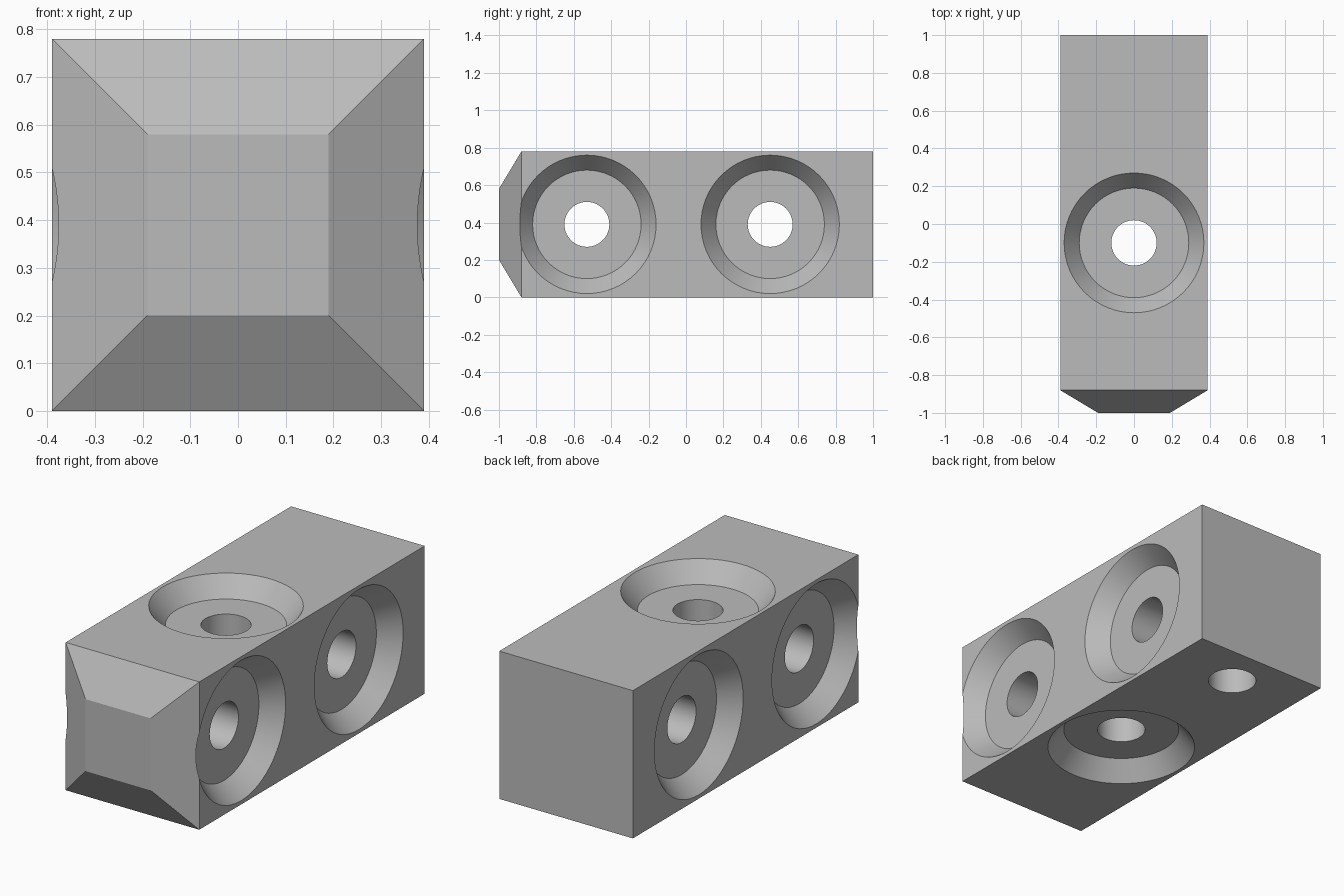
import bpy
import bmesh
from math import radians
from mathutils import Matrix, Vector

if "Cube" in bpy.data.objects:
    bpy.data.objects.remove(bpy.data.objects["Cube"])

HALF = 0.39          # half of the square section
NOSE = 0.19          # half of the front face
BORE, SEAT, RIM, SINK = 0.12, 0.29, 0.37, 0.10
SIDES = 64

grey = bpy.data.materials.new("light grey")
grey.use_nodes = True
colour = (0.5, 0.5, 0.5, 1)
grey.diffuse_color = colour
grey.node_tree.nodes["Principled BSDF"].inputs["Base Color"].default_value = colour


def add_object(name, bm):
    bmesh.ops.recalc_face_normals(bm, faces=bm.faces)
    mesh = bpy.data.meshes.new(name)
    bm.to_mesh(mesh)
    bm.free()
    mesh.materials.append(grey)
    obj = bpy.data.objects.new(name, mesh)
    bpy.context.collection.objects.link(obj)
    return obj


def lathe(name, profile, matrix):
    """Closed solid turned around z from (radius, height) pairs."""
    bm = bmesh.new()
    rings = []
    for radius, height in profile:
        place = matrix @ Matrix.Translation((0, 0, height))
        rings.append(bmesh.ops.create_circle(
            bm, segments=SIDES, radius=radius, matrix=place)["verts"])
    for low, high in zip(rings, rings[1:]):
        for i in range(SIDES):
            j = (i + 1) % SIDES
            bm.faces.new((low[i], low[j], high[j], high[i]))
    bm.faces.new(rings[0])
    bm.faces.new(rings[-1])
    return add_object(name, bm)


# Square bar with a tapered front end
bm = bmesh.new()
sections = []
for y, half in ((-1, NOSE), (-0.88, HALF), (1, HALF)):
    sections.append([bm.verts.new((sx * half, y, HALF + sz * half))
                     for sx, sz in ((-1, -1), (1, -1), (1, 1), (-1, 1))])
for a, b in zip(sections, sections[1:]):
    for i in range(4):
        j = (i + 1) % 4
        bm.faces.new((a[i], a[j], b[j], b[i]))
bm.faces.new(sections[0])
bm.faces.new(sections[-1])
block = add_object("connector_block", bm)

# Through bores with a conical recess at both ends
over = 0.02
flare = RIM + over * (RIM - SEAT) / SINK
end = [(BORE, HALF - SINK), (SEAT, HALF - SINK), (flare, HALF + over)]
through = [(r, -h) for r, h in reversed(end)] + end
sideways = Matrix.Rotation(radians(90), 4, "Y")
cutters = [lathe("vertical_bore_cutter", through, Matrix.Translation((0, -0.1, HALF)))]
for y in (-0.53, 0.45):
    cutters.append(lathe("side_bore_cutter", through,
                         Matrix.Translation((0, y, HALF)) @ sideways))

# Blind hole under the rear end
cutters.append(lathe("blind_hole_cutter", [(BORE, -over), (BORE, HALF)],
                     Matrix.Translation((0, 0.77, 0))))

bpy.context.view_layer.objects.active = block
for cutter in cutters:
    cutter.hide_render = True
    cut = block.modifiers.new(cutter.name, "BOOLEAN")
    cut.operation = "DIFFERENCE"
    cut.solver = "EXACT"
    cut.object = cutter
    bpy.ops.object.modifier_apply(modifier=cut.name)
    bpy.data.objects.remove(cutter)

# Smooth bores, sharp edges
bpy.ops.object.select_all(action="DESELECT")
block.select_set(True)
bpy.ops.object.shade_smooth_by_angle(angle=radians(25))
